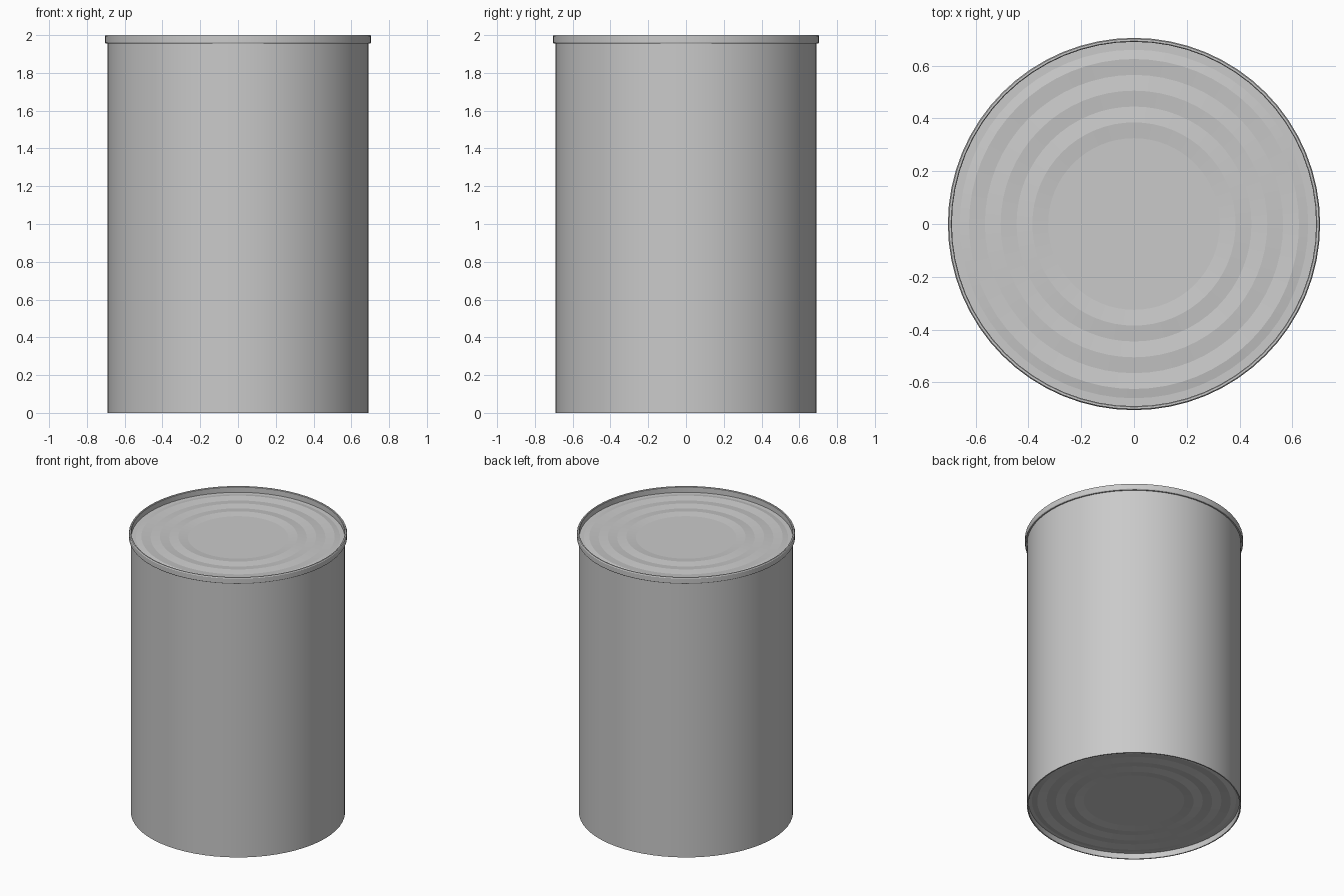
import bpy
import bmesh
import math

SEGMENTS = 64
HEIGHT = 2.0
BODY_R = 0.692
INNER_R = 0.684
RIM_R = 0.705
RIM_INNER_R = 0.69
RECESS = 0.04       # depth of the end panels
RIB = 0.007         # height of the pressed rings

if "Cube" in bpy.data.objects:
    bpy.data.objects.remove(bpy.data.objects["Cube"], do_unlink=True)

metal = bpy.data.materials.new("grey_metal")
metal.use_nodes = True
GREY = (0.59, 0.59, 0.59, 1.0)
metal.diffuse_color = GREY
metal.node_tree.nodes["Principled BSDF"].inputs["Base Color"].default_value = GREY


def lathe(name, profile, angle=5):
    """Turn an (r, z) profile around z; faces point to the profile's left side."""
    bm = bmesh.new()
    rings = []
    for r, z in profile:
        if r == 0:
            rings.append([bm.verts.new((0, 0, z))] * SEGMENTS)
            continue
        ring = []
        for i in range(SEGMENTS):
            a = 2 * math.pi * i / SEGMENTS
            ring.append(bm.verts.new((r * math.cos(a), r * math.sin(a), z)))
        rings.append(ring)
    for a, b in zip(rings, rings[1:]):
        for i in range(SEGMENTS):
            j = (i + 1) % SEGMENTS
            corners = [a[i], b[i], b[j], a[j]]
            bm.faces.new(list(dict.fromkeys(corners)))
    mesh = bpy.data.meshes.new(name)
    bm.to_mesh(mesh)
    bm.free()
    mesh.materials.append(metal)
    obj = bpy.data.objects.new(name, mesh)
    bpy.context.collection.objects.link(obj)
    bpy.ops.object.select_all(action="DESELECT")
    obj.select_set(True)
    bpy.context.view_layer.objects.active = obj
    bpy.ops.object.shade_smooth_by_angle(angle=math.radians(angle))
    return obj


def panel_profile(edge_r, z, out):
    """Flat centre, three pressed rings and a flat border, from centre to edge."""
    points = [(0, z)]
    for k in range(3):
        valley = 0.325 + 0.12 * k
        points += [(valley, z), (valley + 0.06, z + out * RIB)]
    return points + [(0.66, z), (edge_r, z)]


# Side wall with a thin folded lower edge
lathe("can_body", [(BODY_R, HEIGHT - 0.04), (BODY_R, 0),
                   (INNER_R, 0), (INNER_R, RECESS)], angle=30)

# Raised rim around the top
lathe("top_rim", [(RIM_INNER_R, HEIGHT - RECESS), (RIM_INNER_R, HEIGHT - 0.003),
                  (RIM_INNER_R + 0.003, HEIGHT), (RIM_R - 0.004, HEIGHT),
                  (RIM_R, HEIGHT - 0.006), (RIM_R, HEIGHT - 0.038),
                  (RIM_R - 0.004, HEIGHT - 0.044), (BODY_R, HEIGHT - 0.044)],
      angle=30)

# Recessed ribbed ends
lathe("top_lid", panel_profile(RIM_INNER_R, HEIGHT - RECESS, 1), angle=3)
lathe("bottom_lid", panel_profile(INNER_R, RECESS, -1)[::-1], angle=3)
